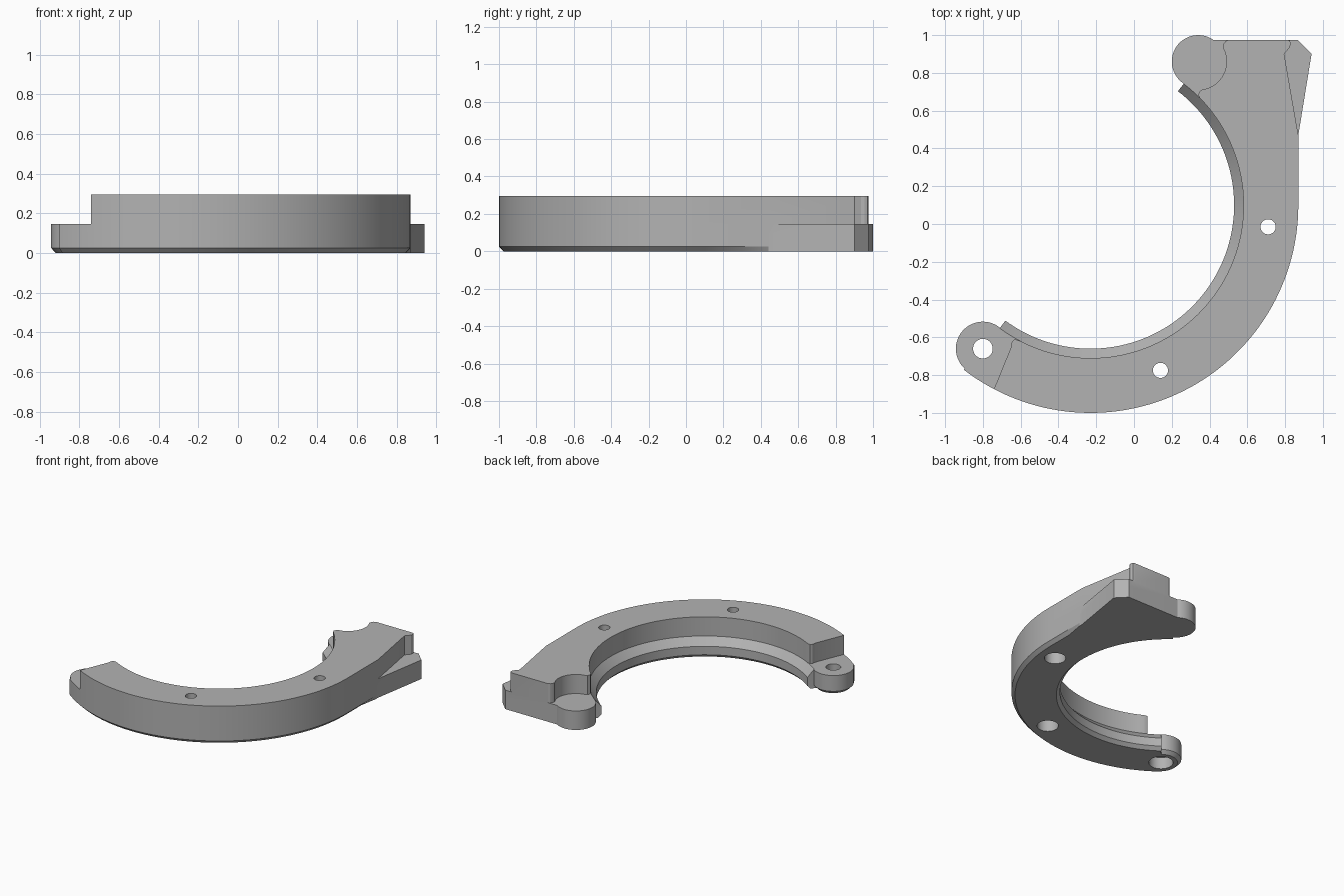
import bpy, bmesh, math

if "Cube" in bpy.data.objects:
    bpy.data.objects.remove(bpy.data.objects["Cube"])

CX, CY = -0.23, 0.10                 # ring centre
R_OUT, R_WALL, R_LIP = 1.10, 0.81, 0.76
C = 0.025                            # bottom chamfer
Z_LIP, Z_STEP, Z_TOP = 0.09, 0.147, 0.295
EAR = (-0.80, -0.66)                 # drilled ear centre
PAD = (0.34, 0.86)                   # round pad centre

mat = bpy.data.materials.new("grey")
mat.diffuse_color = (0.45, 0.45, 0.45, 1)
mat.use_nodes = True
mat.node_tree.nodes["Principled BSDF"].inputs["Base Color"].default_value = mat.diffuse_color


def arc(c, r, a, b, n):
    return [(c[0] + r * math.cos(math.radians(a + (b - a) * i / n)),
             c[1] + r * math.sin(math.radians(a + (b - a) * i / n))) for i in range(n + 1)]


def ring(r, a, b, n):
    return arc((CX, CY), r, a, b, n)


def loft(name, loops):
    """Skin equal-length outlines [(points, z), ...] and cap both ends."""
    bm = bmesh.new()
    rows = [[bm.verts.new((x, y, z)) for x, y in pts] for pts, z in loops]
    n = len(rows[0])
    for lo, hi in zip(rows, rows[1:]):
        for i in range(n):
            j = (i + 1) % n
            bm.faces.new((lo[i], lo[j], hi[j], hi[i]))
    bm.faces.new(rows[0][::-1])
    bm.faces.new(rows[-1])
    bmesh.ops.remove_doubles(bm, verts=bm.verts[:], dist=1e-4)
    bmesh.ops.recalc_face_normals(bm, faces=bm.faces[:])
    me = bpy.data.meshes.new(name)
    bm.to_mesh(me)
    bm.free()
    ob = bpy.data.objects.new(name, me)
    bpy.context.collection.objects.link(ob)
    me.materials.append(mat)
    return ob


def combine(ob, other, op):
    m = ob.modifiers.new(op, 'BOOLEAN')
    m.operation, m.object, m.solver = op, other, 'EXACT'
    bpy.context.view_layer.objects.active = ob
    bpy.ops.object.modifier_apply(modifier=m.name)
    bpy.data.objects.remove(other)


def outer(r):
    return ring(r, -127.6, -117.7, 6)[:-1] + ring(r, -117.7, 0, 56)


def inner(r):
    return ring(r, 52.5, 44.5, 4)[:-1] + ring(r, 44.5, -117.5, 70) + ring(r, -117.5, -126.4, 4)[1:]


# Lower plate: bottom, chamfer top, lip edge and step outlines
def lower(r_out, side, r_in, r_end, r_ear):
    return (outer(r_out) + [(side, 0.30), (0.87, 0.44), (0.87, 0.47),
            (0.94, 0.90), (0.865, 0.975), (0.43, 0.975)]
            + arc(PAD, 0.14, 55, 237, 28) + inner(r_in) + ring(r_end, -126.4, -126.4, 1)[:1]
            + arc(EAR, r_ear, 52, 227, 28))


full = lower(R_OUT, 0.87, R_LIP, R_WALL, 0.143)
body = loft("curved_bracket", [
    (lower(R_OUT - C, 0.87 - C, R_LIP + C, R_WALL, 0.143 - C), 0),
    (full, C), (full, Z_LIP),
    (lower(R_OUT, 0.87, R_WALL, R_WALL, 0.143), Z_STEP)])

# Raised upper block with reliefs around the ear, pad and side wing
top = (ring(R_OUT, -117.7, 0, 56) + [(0.87, 0.47), (0.795, 0.90), (0.825, 0.935),
       (0.83, 0.955), (0.825, 0.97), (0.81, 0.975),
       (0.50, 0.975), (0.485, 0.968), (0.475, 0.955)]
       + arc(PAD, 0.15, 30, -75, 16) + [(0.365, 0.713), (0.35, 0.705), (0.34, 0.685)]
       + ring(R_WALL, 44.5, -117.5, 70)
       + [(-0.62, -0.613), (-0.635, -0.611), (-0.647, -0.625), (-0.652, -0.655)])
combine(body, loft("upper_block", [(top, Z_STEP), (top, Z_TOP)]), 'UNION')

# Counterbored holes: centre, radius, bore radius, bore depth
for c, r, rb, d in ((EAR, 0.052, 0.085, 0.09), ((0.71, -0.015), 0.04, 0.075, 0.15),
                    ((0.14, -0.775), 0.04, 0.075, 0.15)):
    a, b = arc(c, rb, 0, 352.5, 47), arc(c, r, 0, 352.5, 47)
    combine(body, loft("hole_cutter", [(a, -0.1), (a, d), (b, d), (b, 0.4)]), 'DIFFERENCE')

bpy.ops.object.select_all(action='DESELECT')
body.select_set(True)
bpy.context.view_layer.objects.active = body
bpy.ops.object.shade_smooth_by_angle(angle=math.radians(25))
